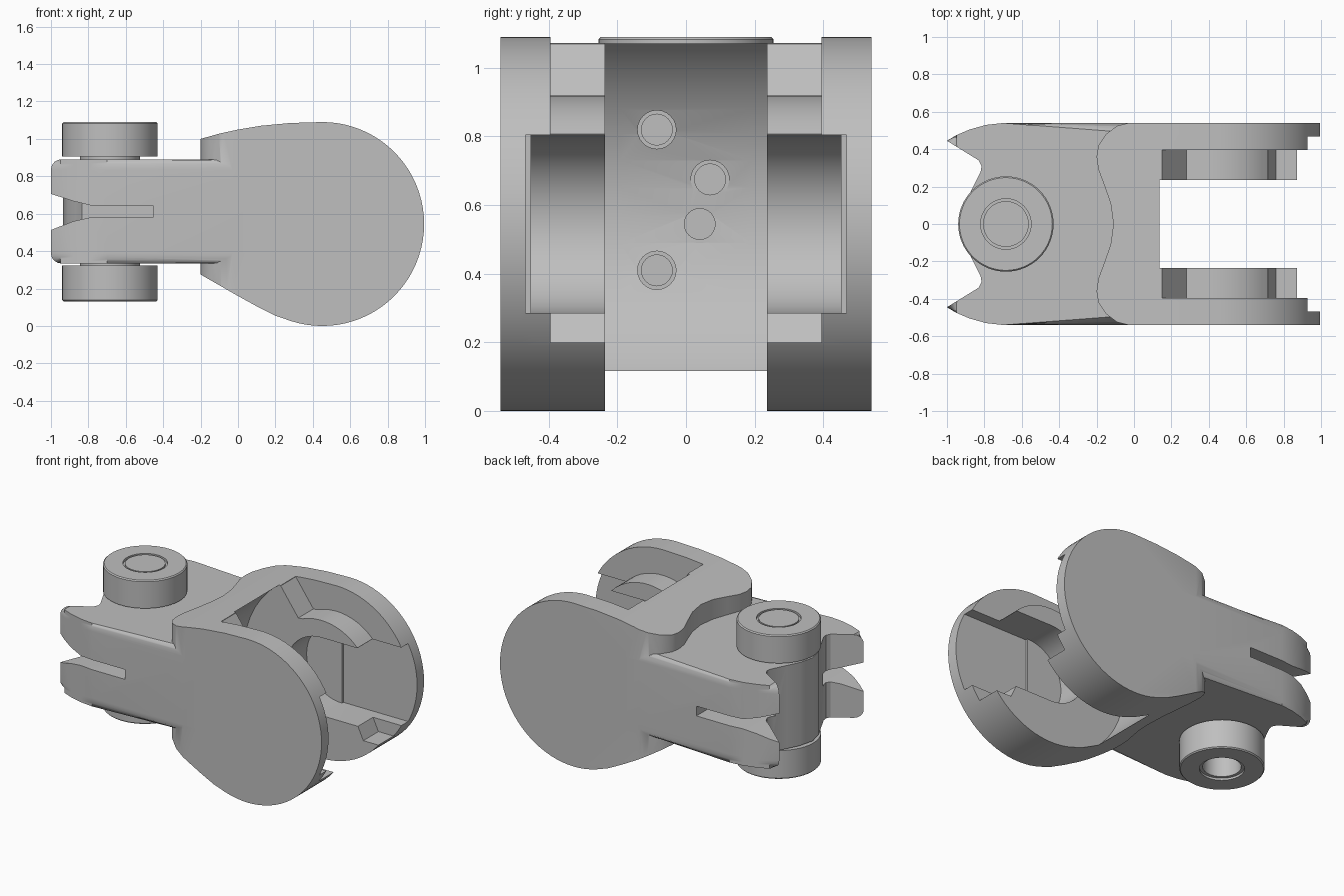
import bpy, bmesh
from math import cos, sin, radians
from mathutils import Vector, Matrix

cube = bpy.data.objects.get("Cube")
if cube:
    bpy.data.objects.remove(cube, do_unlink=True)

grey = bpy.data.materials.new("plain grey")
grey.use_nodes = True
grey.diffuse_color = (0.52, 0.52, 0.52, 1)
grey.node_tree.nodes["Principled BSDF"].inputs["Base Color"].default_value = (0.52, 0.52, 0.52, 1)


def finish(name, bm):
    bmesh.ops.recalc_face_normals(bm, faces=bm.faces)
    mesh = bpy.data.meshes.new(name)
    bm.to_mesh(mesh)
    bm.free()
    mesh.materials.append(grey)
    obj = bpy.data.objects.new(name, mesh)
    bpy.context.collection.objects.link(obj)
    return obj


def prism(name, pts, axis, lo, hi, bevel=0, pick=lambda v: True):
    """Extrude a 2D outline along y (points are x,z) or z (points are x,y)."""
    bm = bmesh.new()
    place = (lambda p, h: (p[0], h, p[1])) if axis == "y" else (lambda p, h: (p[0], p[1], h))
    rings = [[bm.verts.new(place(p, h)) for p in pts] for h in (lo, hi)]
    for ring in rings:
        bm.faces.new(ring)
    n = len(pts)
    for i in range(n):
        j = (i + 1) % n
        bm.faces.new((rings[0][i], rings[0][j], rings[1][j], rings[1][i]))
    if bevel:
        k = 1 if axis == "y" else 2
        rim = [e for e in bm.edges if abs(e.verts[0].co[k] - e.verts[1].co[k]) < 1e-5
               and all(pick(v.co) for v in e.verts)]
        bmesh.ops.bevel(bm, geom=rim, offset=bevel, segments=5, profile=0.5, affect="EDGES")
    return finish(name, bm)


def arc(cx, cy, r, a, b, n):
    return [(cx + r * cos(radians(a + (b - a) * i / n)),
             cy + r * sin(radians(a + (b - a) * i / n))) for i in range(n + 1)]


def disc(name, cx, cy, r, axis, lo, hi, bevel=0):
    return prism(name, arc(cx, cy, r, 0, 352.5, 47), axis, lo, hi, bevel)


def combine(target, tool, operation="DIFFERENCE"):
    mod = target.modifiers.new("join", "BOOLEAN")
    mod.operation, mod.object, mod.solver = operation, tool, "EXACT"
    bpy.context.view_layer.update()
    graph = bpy.context.evaluated_depsgraph_get()
    mesh = bpy.data.meshes.new_from_object(target.evaluated_get(graph))
    target.modifiers.clear()
    target.data = mesh
    bpy.data.objects.remove(tool, do_unlink=True)


def mirrored(half):
    return half + [(x, -y) for x, y in reversed(half) if abs(y) > 1e-6]


# Teardrop head, trimmed at the back by a wavy outline
head_profile = ([(-0.4, 0.94), (-0.2, 1.0), (-0.1, 1.028), (0, 1.05), (0.12, 1.07), (0.28, 1.085)]
                + arc(0.45, 0.545, 0.545, 90, -108, 44)
                + [(0.2, 0.055), (0.1, 0.105), (0, 0.16), (-0.2, 0.275), (-0.4, 0.38)])
housing = prism("housing", head_profile, "y", -0.54, 0.54, 0.06)
wave = [(1.3, 0.7), (-0.03, 0.7), (-0.03, 0.54), (-0.09, 0.525), (-0.15, 0.48), (-0.19, 0.42),
        (-0.2, 0.36), (-0.19, 0.29), (-0.16, 0.21), (-0.125, 0.11), (-0.11, 0)]
combine(housing, prism("trim", mirrored(wave), "z", -0.2, 1.3), "INTERSECT")

# Rear body with two pointed prongs
outline = [(0.08, 0.54), (-0.7, 0.54), (-0.79, 0.53), (-0.88, 0.505), (-0.95, 0.475), (-1, 0.445),
           (-0.83, 0.34), (-0.815, 0.31), (-0.82, 0.28), (-0.87, 0.18), (-0.91, 0.1), (-0.935, 0)]
body = prism("body", mirrored(outline), "z", 0.335, 0.89, 0.055,
             lambda v: abs(v.y) > 0.44 and v.x < 0.1)
combine(housing, body, "UNION")

# Flared side slots between the prong jaws
flare = [(-1.1, 0.74), (-1, 0.706), (-0.88, 0.667), (-0.79, 0.645), (-0.455, 0.645), (-0.455, 0.58),
         (-0.79, 0.58), (-0.88, 0.56), (-1, 0.513), (-1.1, 0.47)]
for side in (-1, 1):
    lo, hi = sorted((side * 0.25, side * 0.7))
    combine(housing, prism("slot", flare, "y", lo, hi))

# Round wheel slot through the middle
combine(housing, disc("wheel_slot", 0.5, 0.57, 0.62, "y", -0.236, 0.236, 0.045))

# Cheek recesses, axle pockets and open channels
recess = ([(0.15, 1.3), (0.15, 1.07), (0.28, 0.89)] + arc(0.45, 0.55, 0.37, 112, 44, 10)
          + [(0.72, 0.285), (0.76, 0.2), (1.3, 0.2), (1.3, 1.3)])
channel = [(0.45, 0.285), (1.3, 0.285), (1.3, 0.805), (0.45, 0.805)]
for side in (-1, 1):
    for depth, pts in ((0.395, recess), (0.467, channel), (0.452, arc(0.45, 0.545, 0.26, 0, 352.5, 47))):
        lo, hi = sorted((side * 0.15, side * depth))
        combine(housing, prism("pocket", pts, "y", lo, hi))

# Countersunk holes bored in the slot wall
for y, z in ((-0.085, 0.82), (0.07, 0.675), (0.04, 0.545), (-0.085, 0.41)):
    for r, start in ((0.045, -0.45), (0.056, -0.115)):
        bm = bmesh.new()
        bmesh.ops.create_cone(bm, cap_ends=True, segments=24, radius1=r, radius2=r, depth=0.6,
                              matrix=Matrix.Translation((start + 0.3, y, z)) @ Matrix.Rotation(radians(90), 4, "Y"))
        combine(housing, finish("hole", bm))


# Rollers, each turned from a cross-section of radius and height
def lathe(name, section, x):
    bm = bmesh.new()
    verts = [bm.verts.new((r, 0, z)) for r, z in section]
    edges = [bm.edges.new(p) for p in zip(verts, verts[1:])]
    bmesh.ops.spin(bm, geom=verts + edges, cent=(0, 0, 0), axis=(0, 0, 1),
                   angle=radians(360), steps=64, use_duplicate=False)
    bmesh.ops.remove_doubles(bm, verts=bm.verts, dist=1e-4)
    bmesh.ops.translate(bm, verts=bm.verts, vec=(x, 0, 0))
    return finish(name, bm)


upper = lathe("upper_roller", [(0, 0.88), (0.16, 0.88), (0.16, 0.905), (0.255, 0.905), (0.255, 1.083),
                               (0.248, 1.09), (0.135, 1.09), (0.135, 1.075), (0.122, 1.075),
                               (0.122, 1.088), (0, 1.088)], -0.685)
lower = lathe("lower_roller", [(0, 0.345), (0.16, 0.345), (0.16, 0.323), (0.255, 0.323), (0.255, 0.138),
                               (0.248, 0.131), (0.135, 0.131), (0.135, 0.145), (0.115, 0.145),
                               (0.115, 0.3), (0, 0.3)], -0.685)

# Smooth shading with sharp creases kept
bpy.ops.object.select_all(action="DESELECT")
for obj in (housing, upper, lower):
    obj.select_set(True)
bpy.context.view_layer.objects.active = housing
bpy.ops.object.shade_smooth_by_angle(angle=radians(30))
